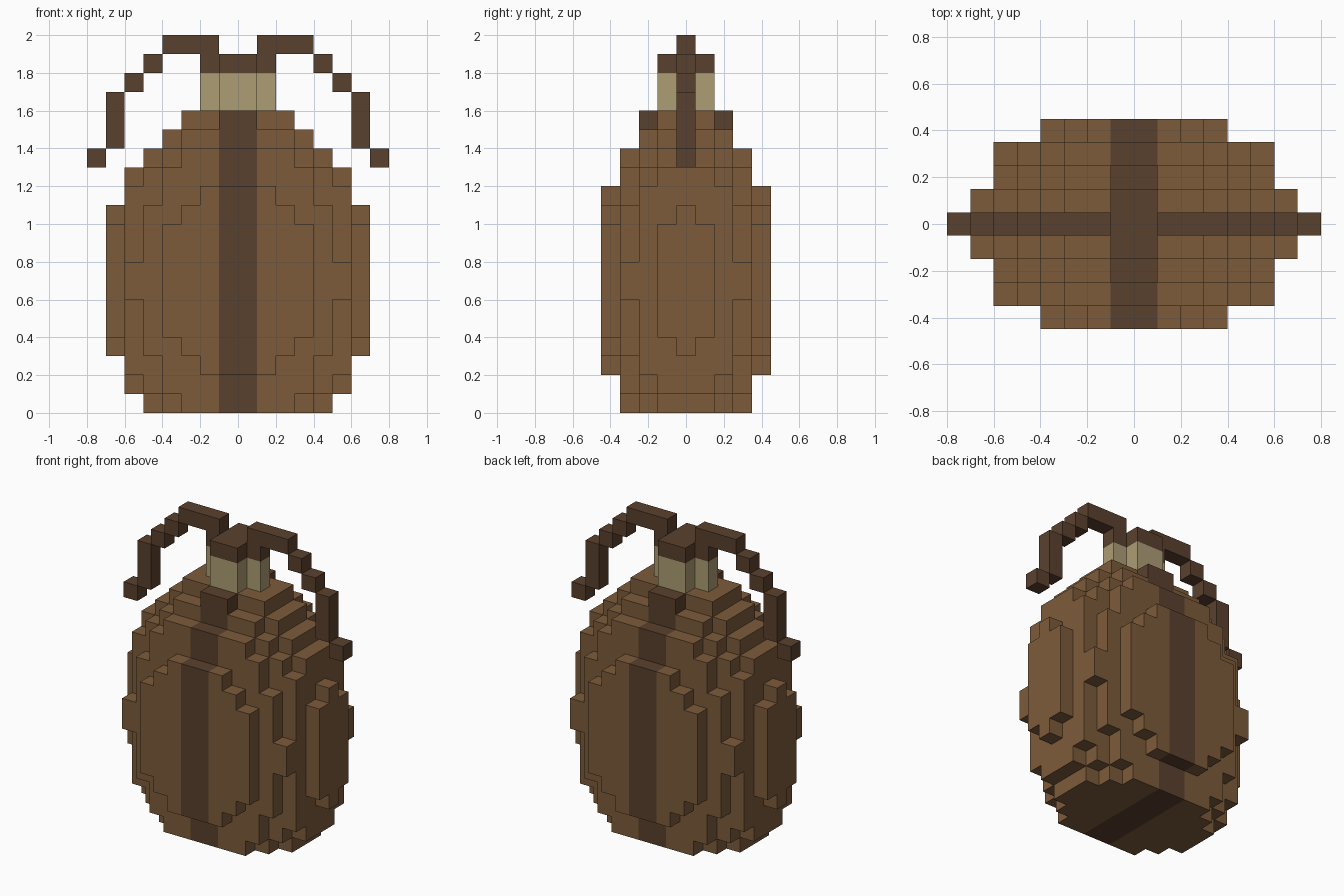
import bpy
import bmesh
from mathutils import Vector

cube = bpy.data.objects.get("Cube")
if cube:
    bpy.data.objects.remove(cube, do_unlink=True)

S = 0.1  # edge length of one block


def make_material(name, rgb):
    mat = bpy.data.materials.new(name)
    mat.use_nodes = True
    mat.diffuse_color = (*rgb, 1)
    mat.node_tree.nodes["Principled BSDF"].inputs["Base Color"].default_value = (*rgb, 1)
    return mat


shell_brown = make_material("shell brown", (0.205, 0.105, 0.043))
dark_brown = make_material("dark brown", (0.102, 0.053, 0.027))
beige = make_material("beige", (0.418, 0.337, 0.178))

AXES = [Vector(v) for v in ((1, 0, 0), (0, 1, 0), (0, 0, 1))]


def build_blocks(name, cells, materials, rule=lambda cell: 0):
    """Outer skin of a set of unit blocks; cell (i, j, k) starts at x=i, z=k and is centred on y=j."""
    bm = bmesh.new()
    corners = {}

    def vert(p):
        key = tuple(round(c * 2) for c in p)
        if key not in corners:
            corners[key] = bm.verts.new(p * S)
        return corners[key]

    for cell in sorted(cells):
        centre = Vector(cell) + Vector((0.5, 0, 0.5))
        for a in range(3):
            u, v = AXES[(a + 1) % 3] / 2, AXES[(a + 2) % 3] / 2
            for side in (1, -1):
                step = AXES[a] * side
                if tuple(int(c + s) for c, s in zip(cell, step)) in cells:
                    continue
                mid = centre + step / 2
                quad = [mid - u - v, mid + u - v, mid + u + v, mid - u + v]
                face = bm.faces.new([vert(p) for p in quad[::side]])
                face.material_index = rule(cell)
    mesh = bpy.data.meshes.new(name)
    bm.to_mesh(mesh)
    bm.free()
    for mat in materials:
        mesh.materials.append(mat)
    obj = bpy.data.objects.new(name, mesh)
    bpy.context.collection.objects.link(obj)
    return obj


def box(x0, x1, y0, y1, z0, z1):
    return {(i, j, k) for i in range(x0, x1) for j in range(y0, y1) for k in range(z0, z1)}


# Shell: blocky ellipsoid centred at z = 0.7, cut flat at the ground, with a dark centre stripe
RX, RY, RZ = 7.15, 4.83, 9.5
shell = {(i, j, k) for (i, j, k) in box(-8, 8, -5, 6, 0, 18)
         if ((i + 0.5) / RX) ** 2 + (j / RY) ** 2 + ((k - 6.5) / RZ) ** 2 <= 1}
build_blocks("shell", shell, [shell_brown, dark_brown], lambda c: int(c[0] in (-1, 0)))


# Neck and head cap share a plus-shaped plan
def plus(z0, z1):
    return box(-1, 1, -1, 2, z0, z1) | box(-2, 2, 0, 1, z0, z1)


build_blocks("neck", plus(16, 18), [beige])
build_blocks("head_cap", plus(18, 19), [dark_brown])

# Antennae: stepped arcs drooping to each side
left = set()
for x0, x1, z0, z1 in ((1, 4, 19, 20), (4, 5, 18, 19), (5, 6, 17, 18), (6, 7, 14, 17), (7, 8, 13, 14)):
    left |= box(x0, x1, 0, 1, z0, z1)
build_blocks("left_antenna", left, [dark_brown])
build_blocks("right_antenna", {(-1 - i, j, k) for i, j, k in left}, [dark_brown])
